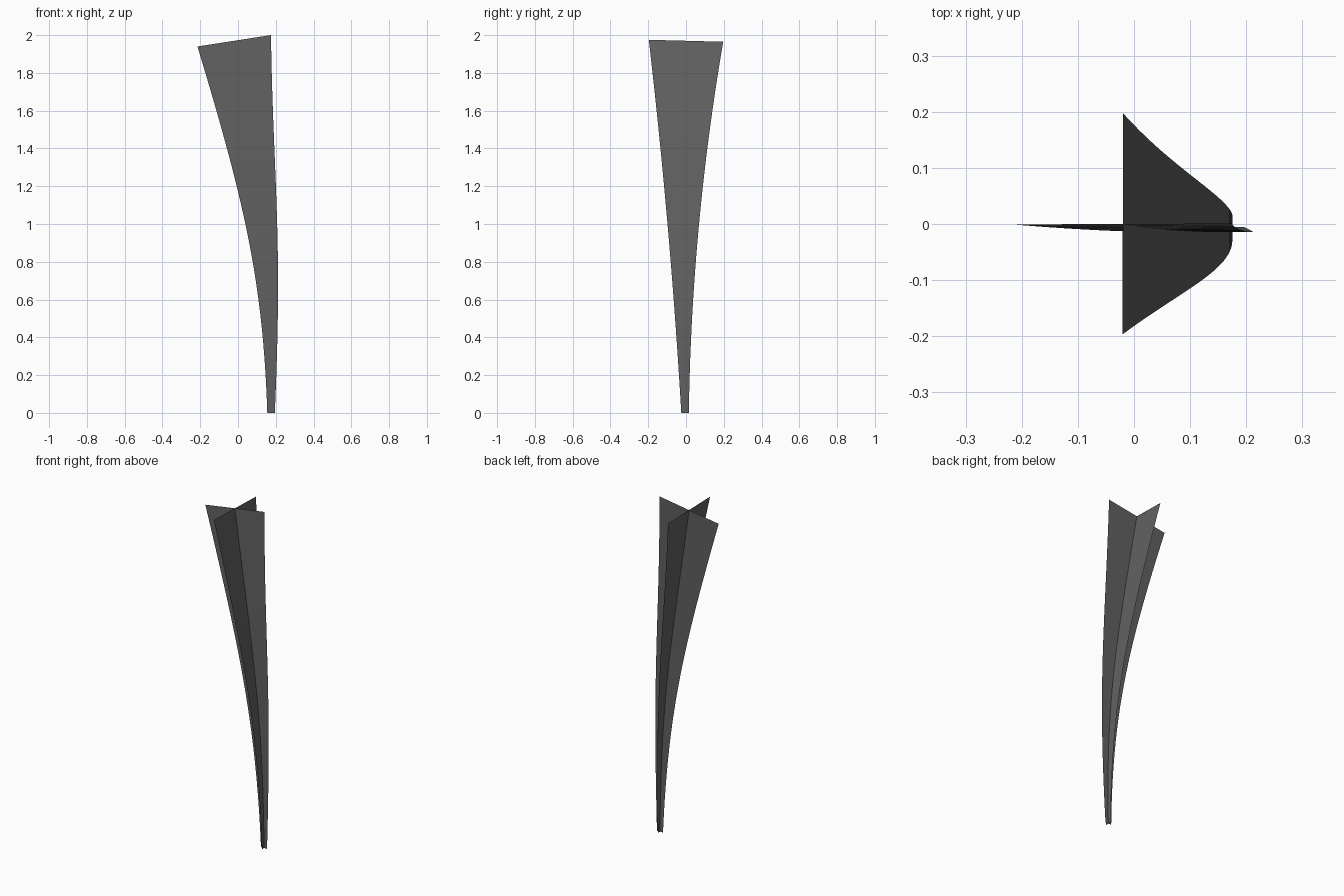
import bpy
from mathutils import Vector

if "Cube" in bpy.data.objects:
    bpy.data.objects.remove(bpy.data.objects["Cube"])

SEGMENTS = 24
HEIGHT = 1.97

# Centre line: a gently leaning cubic curve, bowed slightly in y
CONTROL = [(0.175, 0.0), (0.18, 0.8), (0.104, 1.17), (-0.02, HEIGHT)]


def centre(t):
    u = 1 - t
    w = (u**3, 3 * u * u * t, 3 * u * t * t, t**3)
    x = sum(k * p[0] for k, p in zip(w, CONTROL))
    z = sum(k * p[1] for k, p in zip(w, CONTROL))
    s = z / HEIGHT
    y = -0.005 - 0.043 * s + 0.048 * s * s
    return Vector((x, y, z))


def half_width(z):
    s = z / HEIGHT
    return 0.02 + 0.0715 * s + 0.1055 * s * s


def blade(name, axis):
    """Flaring ribbon whose width stays square to the centre line."""
    verts, faces = [], []
    for i in range(SEGMENTS + 1):
        t = i / SEGMENTS
        c = centre(t)
        tangent = (centre(min(t + 0.01, 1)) - centre(max(t - 0.01, 0))).normalized()
        side = (axis - tangent * axis.dot(tangent)).normalized()
        h = half_width(c.z)
        for k in (-1, 0, 1):
            p = c + side * h * k
            if i == 0:
                p.z = 0
            verts.append(p)
    for i in range(SEGMENTS):
        for k in range(2):
            a = i * 3 + k
            faces.append((a, a + 1, a + 4, a + 3))
    mesh = bpy.data.meshes.new(name)
    mesh.from_pydata(verts, [], faces)
    mesh.shade_smooth()
    mat = bpy.data.materials.get("dark_blade") or bpy.data.materials.new("dark_blade")
    mat.diffuse_color = (0.12, 0.12, 0.12, 1)
    mat.use_nodes = True
    mat.node_tree.nodes["Principled BSDF"].inputs["Base Color"].default_value = mat.diffuse_color
    mesh.materials.append(mat)
    obj = bpy.data.objects.new(name, mesh)
    bpy.context.collection.objects.link(obj)
    return obj


# Two crossed ribbons sharing the centre line
blade("wide_blade", Vector((1, 0, 0)))
blade("cross_blade", Vector((0, 1, 0)))
